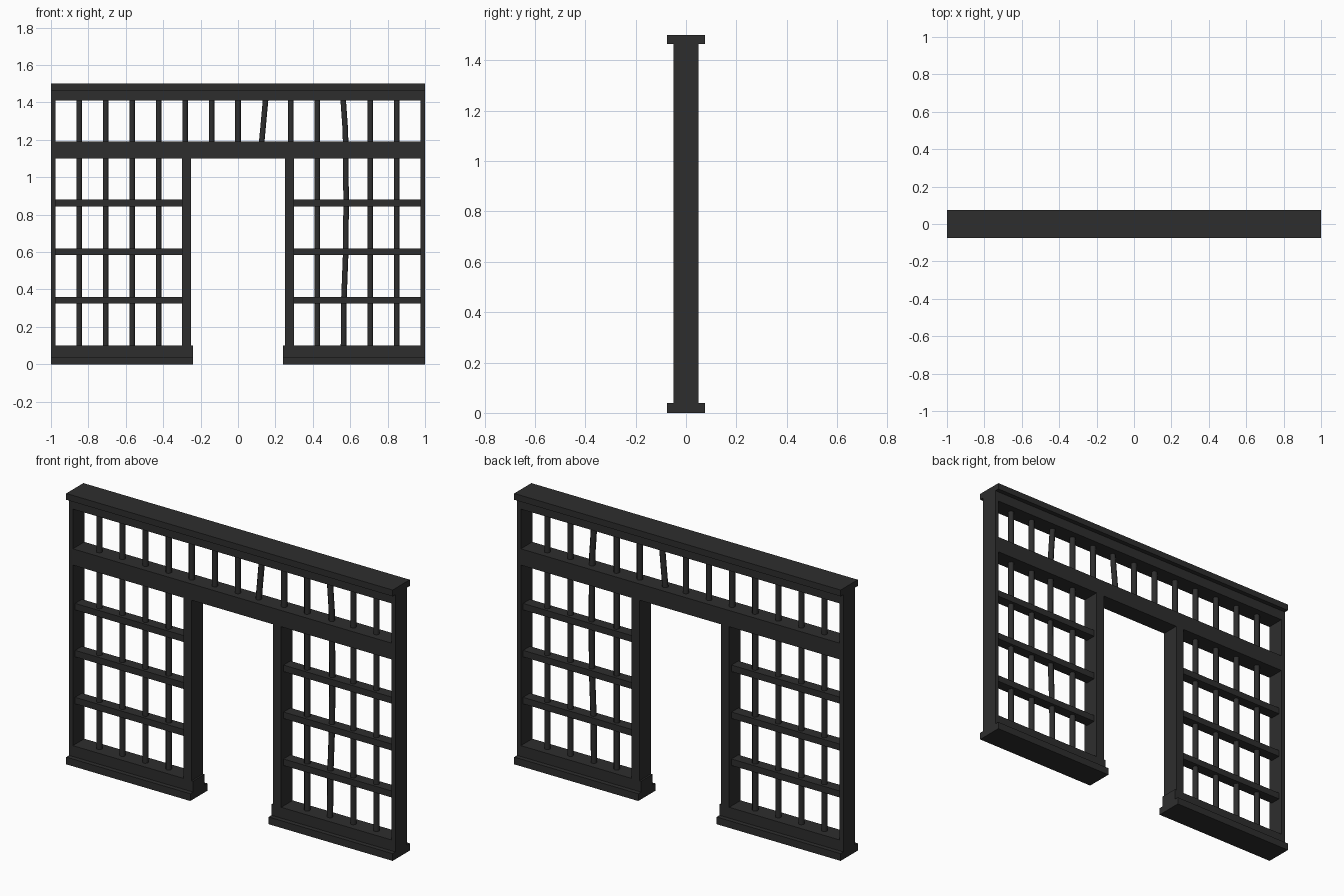
import bpy, bmesh, math
from mathutils import Vector

if "Cube" in bpy.data.objects:
    bpy.data.objects.remove(bpy.data.objects["Cube"])

iron = bpy.data.materials.new("dark_iron")
iron.diffuse_color = (0.027, 0.027, 0.027, 1)
iron.use_nodes = True
iron.node_tree.nodes["Principled BSDF"].inputs["Base Color"].default_value = iron.diffuse_color


def finish(name, bm):
    bmesh.ops.recalc_face_normals(bm, faces=bm.faces)
    mesh = bpy.data.meshes.new(name)
    bm.to_mesh(mesh)
    bm.free()
    mesh.materials.append(iron)
    obj = bpy.data.objects.new(name, mesh)
    bpy.context.collection.objects.link(obj)
    return obj


def box(name, x0, x1, depth, z0, z1):
    """Box centred on y = 0 with half thickness depth."""
    bm = bmesh.new()
    bmesh.ops.create_cube(bm, size=1)
    for v in bm.verts:
        v.co = Vector((x0 + (v.co.x + .5) * (x1 - x0), v.co.y * 2 * depth,
                       z0 + (v.co.z + .5) * (z1 - z0)))
    return finish(name, bm)


def rod(name, path, r=0.016, sides=8):
    """Round rod through (x, z) points, for straight and bent bars."""
    bm = bmesh.new()
    rings = []
    for x, z in path:
        rings.append([bm.verts.new((x + r * math.cos(a), r * math.sin(a), z))
                      for a in (math.tau * (i + .5) / sides for i in range(sides))])
    for lo, hi in zip(rings, rings[1:]):
        for i in range(sides):
            j = (i + 1) % sides
            bm.faces.new((lo[i], lo[j], hi[j], hi[i]))
    bm.faces.new(rings[0])
    bm.faces.new(rings[-1])
    obj = finish(name, bm)
    for p in obj.data.polygons:
        p.use_smooth = len(p.vertices) == 4
    return obj


# Full width beams and top cap
box("top_beam", -1, 1, .05, 1.41, 1.465)
box("top_cap", -1, 1, .075, 1.465, 1.5)
box("lintel", -.98, .98, .05, 1.10, 1.19)

# Posts, base and cross bars on both sides of the doorway
for side, s in (("left", -1), ("right", 1)):
    def pair(name, a, b, depth, z0, z1):
        box(f"{side}_{name}", min(s * a, s * b), max(s * a, s * b), depth, z0, z1)
    pair("outer_post", .977, 1, .05, .04, 1.465)
    pair("door_post", .25, .30, .05, .1, 1.10)
    pair("base_foot", .24, 1, .075, 0, .04)
    pair("base_rail", .24, .977, .05, .04, .10)
    for i, z in enumerate((.342, .602, .862)):
        pair(f"cross_bar_{i + 1}", .30, .977, .03, z - .018, z + .018)

# Upright bars: full height at the sides, short above the doorway
step = 0.1415
for k in range(-6, 7):
    x = k * step
    if k == 1:
        rod("bent_short_bar", [(.126, 1.18), (.148, 1.42)])
    elif k == 4:
        rod("bent_long_bar", [(.564, .09), (.566, .34), (.576, .60), (.578, .86),
                              (.576, 1.14), (.574, 1.25), (.562, 1.42)])
    else:
        rod(f"upright_bar_{k + 7}", [(x, .09 if abs(k) > 2 else 1.18), (x, 1.42)])
